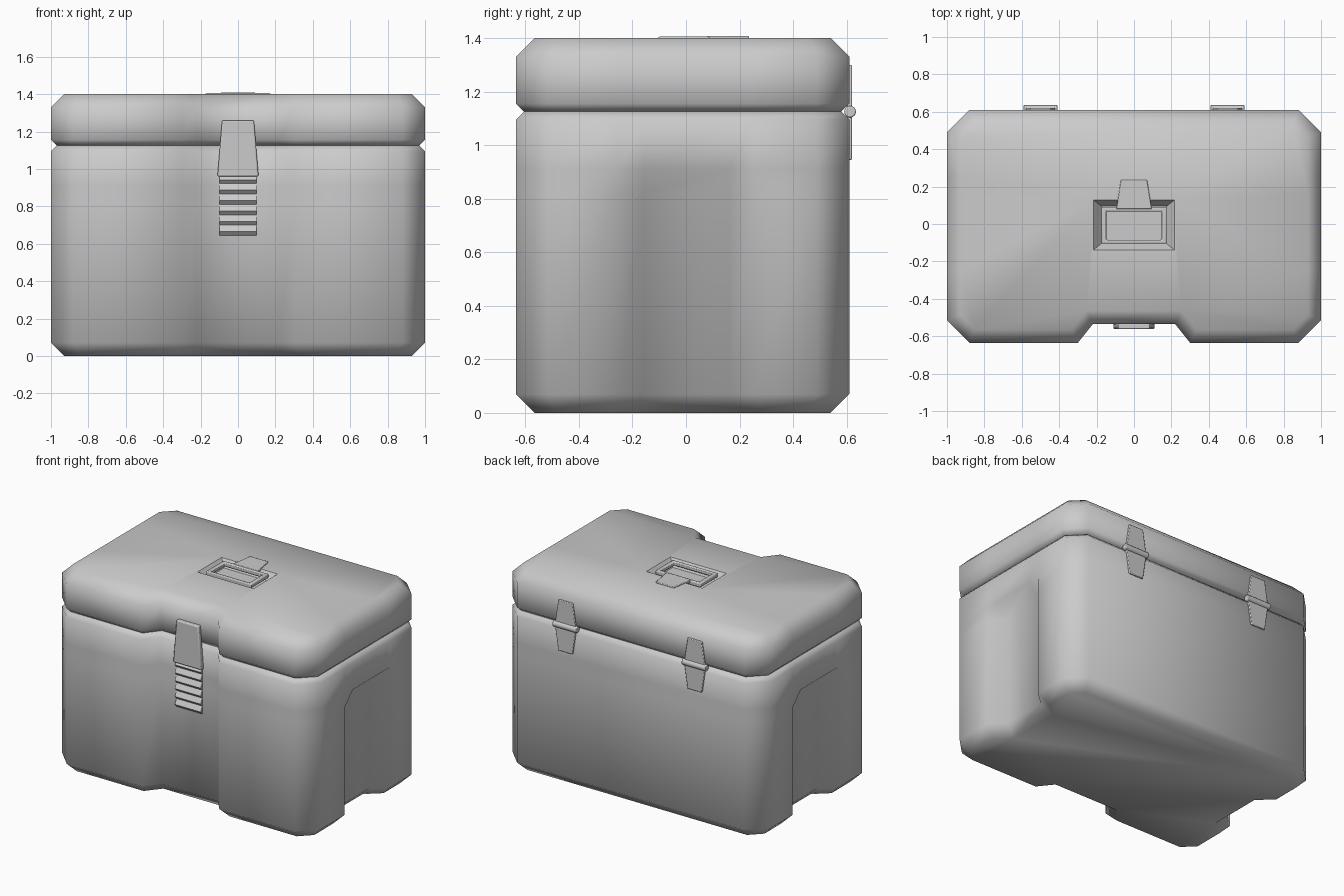
import bpy, bmesh, math
from mathutils import Vector

if "Cube" in bpy.data.objects:
    bpy.data.objects.remove(bpy.data.objects["Cube"])


def finish(name, bm, bevel=0):
    bmesh.ops.recalc_face_normals(bm, faces=bm.faces)
    me = bpy.data.meshes.new(name)
    bm.to_mesh(me)
    bm.free()
    ob = bpy.data.objects.new(name, me)
    bpy.context.collection.objects.link(ob)
    if bevel:
        mod = ob.modifiers.new("bevel", 'BEVEL')
        mod.width = bevel
        mod.segments = 2
    return ob


def loft(name, rings, bevel=0):
    bm = bmesh.new()
    rows = [[bm.verts.new(p) for p in r] for r in rings]
    n = len(rows[0])
    for a, b in zip(rows, rows[1:]):
        for i in range(n):
            j = (i + 1) % n
            bm.faces.new((a[i], a[j], b[j], b[i]))
    bm.faces.new(rows[0][::-1])
    bm.faces.new(rows[-1])
    return finish(name, bm, bevel)


def offset(pts, d):
    """Move a counter-clockwise outline inwards by d with mitred corners."""
    out = []
    for i, p in enumerate(pts):
        e1 = (p - pts[i - 1]).normalized()
        e2 = (pts[(i + 1) % len(pts)] - p).normalized()
        n1, n2 = Vector((-e1.y, e1.x)), Vector((-e2.y, e2.x))
        out.append(p + (n1 + n2) * d / (1 + n1.dot(n2)))
    return out


def ring(z, inset, side=0.0):
    """Box outline with a front notch and optional side recesses."""
    right = [(0.22, -0.535), (0.30, -0.635), (0.88, -0.635), (1, -0.515),
             (1, -0.25), (1 - side, -0.16), (1 - side, 0.16), (1, 0.25),
             (1, 0.49), (0.88, 0.61)]
    pts = [Vector(p) for p in right + [(-x, y) for x, y in reversed(right)]]
    return [(p.x, p.y, z) for p in offset(pts, inset)]


# Body with side recesses, and lid; a groove separates them
loft("body", [ring(0, .07, .1), ring(.07, 0, .1), ring(.82, 0, .1),
              ring(.91, 0), ring(1.095, 0), ring(1.125, .03)])
lid = loft("lid", [ring(1.125, .03), ring(1.155, 0), ring(1.33, 0), ring(1.4, .07)])


# Handle recess in the lid
def rect(x, y0, y1, z):
    return [(-x, y0, z), (x, y0, z), (x, y1, z), (-x, y1, z)]


cutter = loft("recess_cutter", [rect(.175, -.105, .095, 1.35), rect(.225, -.145, .135, 1.41)])
cutter.hide_render = True
cutter.hide_set(True)
cut = lid.modifiers.new("recess", 'BOOLEAN')
cut.operation = 'DIFFERENCE'
cut.solver = 'EXACT'
cut.object = cutter

# Handle loop and its mounting plate
bm = bmesh.new()
loops = [[bm.verts.new(p) for p in rect(x, a, b, z)] for x, a, b, z in (
    (.175, -.105, .09, 1.375), (.175, -.105, .09, 1.405),
    (.148, -.085, .067, 1.405), (.148, -.085, .067, 1.375))]
for k in range(4):
    a, b = loops[k], loops[(k + 1) % 4]
    for i in range(4):
        j = (i + 1) % 4
        bm.faces.new((a[i], a[j], b[j], b[i]))
finish("handle_loop", bm, .007)
plate = [(-.095, .08), (.095, .08), (.07, .235), (-.07, .235)]
loft("handle_plate", [[(x, y, z) for x, y in plate] for z in (1.385, 1.408)], .004)

# Front latch
latch = [(-.11, .96), (.11, .96), (.085, 1.26), (-.085, 1.26)]
loft("front_latch", [[(x, y, z) for x, z in latch] for y in (-.53, -.562)], .007)

# Stepped ribs below the latch
prof = [(-.525, .965), (-.537, .965)]
for i in range(6):
    z = .942 - i * .0555
    prof += [(-.556, z), (-.537, z - .021)]
prof.append((-.525, prof[-1][1]))
loft("latch_ribs", [[(x, y, z) for y, z in prof] for x in (-.1, .1)])

# Rear hinges
leaf = [(-.055, .945), (.055, .945), (.082, 1.125), (.055, 1.30), (-.055, 1.30), (-.082, 1.125)]
for side, cx in (("left", -.5), ("right", .5)):
    loft(side + "_hinge_plate", [[(cx + x, y, z) for x, z in leaf] for y in (.6, .62)], .004)
    circle = [(.613 + .022 * math.cos(t * math.pi / 8), 1.125 + .022 * math.sin(t * math.pi / 8))
              for t in range(16)]
    loft(side + "_hinge_pin", [[(cx + x, y, z) for y, z in circle] for x in (-.092, .092)], .005)

# Smooth the moulded shells and keep hard edges on fittings
for ob in bpy.data.objects:
    if ob == cutter:
        continue
    bpy.ops.object.select_all(action='DESELECT')
    ob.select_set(True)
    bpy.context.view_layer.objects.active = ob
    angle = 52 if ob.name in ("body", "lid") else 35
    bpy.ops.object.shade_smooth_by_angle(angle=math.radians(angle))
